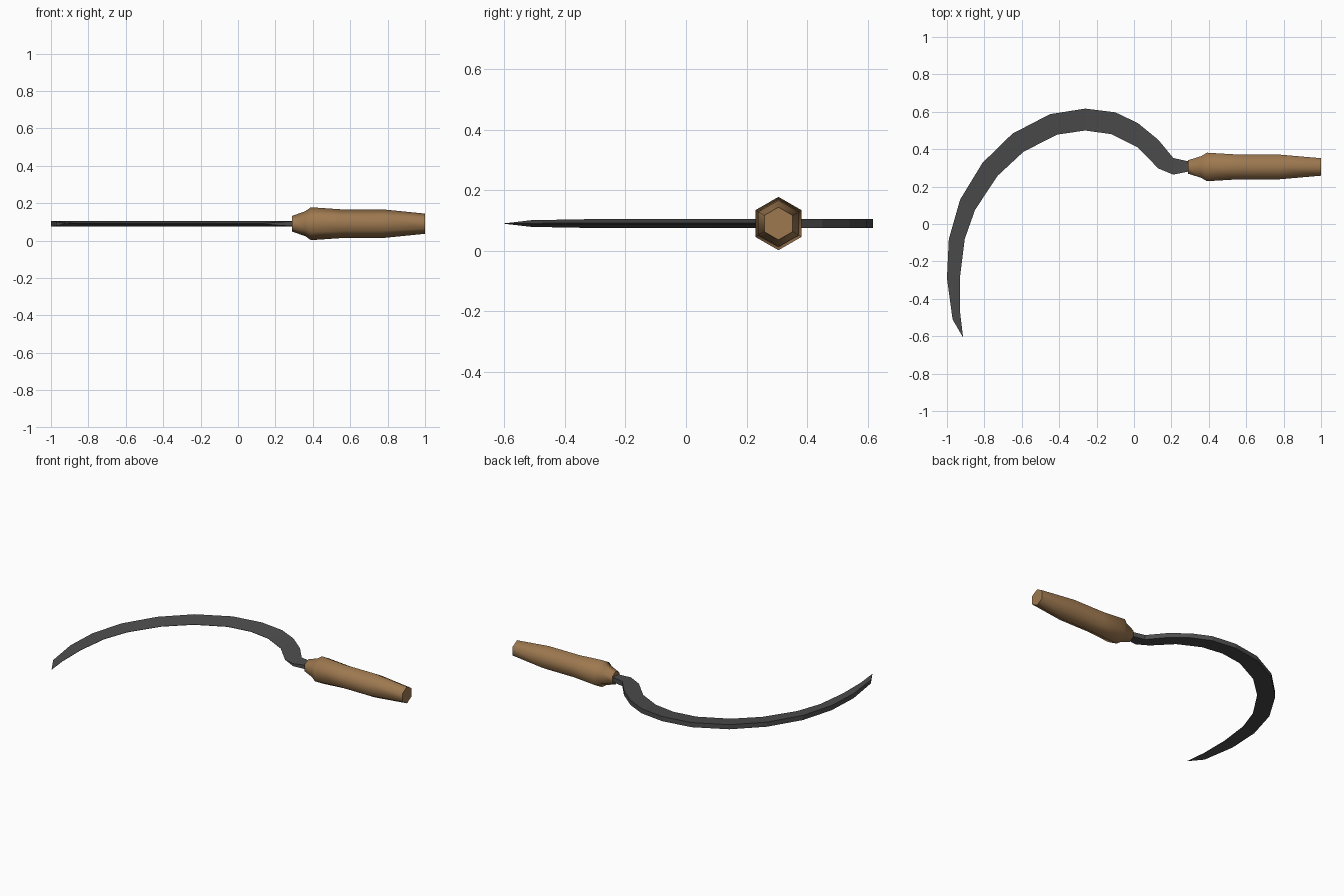
import bpy, bmesh, math
from mathutils import Vector

cube = bpy.data.objects.get("Cube")
if cube:
    bpy.data.objects.remove(cube, do_unlink=True)

MID_Z = 0.09


def material(name, color):
    m = bpy.data.materials.new(name)
    m.use_nodes = True
    m.diffuse_color = (*color, 1)
    bsdf = next(n for n in m.node_tree.nodes if n.type == 'BSDF_PRINCIPLED')
    bsdf.inputs["Base Color"].default_value = (*color, 1)
    return m


def loft(name, rings, mat):
    """Skin a row of equal-sized rings and cap both ends."""
    bm = bmesh.new()
    rows = [[bm.verts.new(p) for p in ring] for ring in rings]
    n = len(rows[0])
    for a, b in zip(rows, rows[1:]):
        for i in range(n):
            j = (i + 1) % n
            bm.faces.new((a[i], a[j], b[j], b[i]))
    bm.faces.new(rows[0])
    bm.faces.new(rows[-1])
    bmesh.ops.remove_doubles(bm, verts=bm.verts, dist=0.0005)
    bmesh.ops.recalc_face_normals(bm, faces=bm.faces)
    mesh = bpy.data.meshes.new(name)
    bm.to_mesh(mesh)
    bm.free()
    mesh.materials.append(mat)
    obj = bpy.data.objects.new(name, mesh)
    bpy.context.collection.objects.link(obj)
    return obj


iron = material("dark iron", (0.075, 0.075, 0.075))
wood = material("brown wood", (0.34, 0.19, 0.08))

# Blade: thick outer spine, sharp inner edge, square tang
spine = [(0.34, 0.33), (0.29, 0.335), (0.21, 0.353), (0.13, 0.45), (0.02, 0.54),
         (-0.10, 0.597), (-0.26, 0.617), (-0.45, 0.587), (-0.65, 0.483),
         (-0.81, 0.327), (-0.93, 0.13), (-0.99, -0.08), (-1.0, -0.29),
         (-0.97, -0.51), (-0.915, -0.605)]
edge = [(0.34, 0.28), (0.29, 0.28), (0.21, 0.264), (0.13, 0.297), (0.02, 0.41),
        (-0.12, 0.48), (-0.26, 0.5), (-0.41, 0.478), (-0.59, 0.387),
        (-0.73, 0.257), (-0.85, 0.075), (-0.905, -0.08), (-0.93, -0.28),
        (-0.93, -0.47), (-0.914, -0.605)]
rings = []
last = len(spine) - 1
for i, (s, e) in enumerate(zip(spine, edge)):
    back = 0 if i == last else 0.011 if i == last - 1 else 0.015
    front = 0.013 if i < 2 else 0.008 if i == 2 else 0.001
    front = min(front, back)
    rings.append([(*s, MID_Z + back), (*s, MID_Z - back),
                  (*e, MID_Z - front), (*e, MID_Z + front)])
loft("blade", rings, iron)

# Handle: six-sided turned grip with a flared collar
profile = [(0.29, 0.042), (0.36, 0.067), (0.39, 0.088),
           (0.55, 0.077), (0.77, 0.077), (1.0, 0.054)]
rings = []
for x, r in profile:
    angles = [math.radians(90 + 60 * k) for k in range(6)]
    rings.append([Vector((x, 0.305 + r * math.cos(a), MID_Z + r * math.sin(a)))
                  for a in angles])
handle = loft("handle", rings, wood)
bpy.context.view_layer.objects.active = handle
handle.select_set(True)
bpy.ops.object.shade_smooth_by_angle(angle=math.radians(65))
